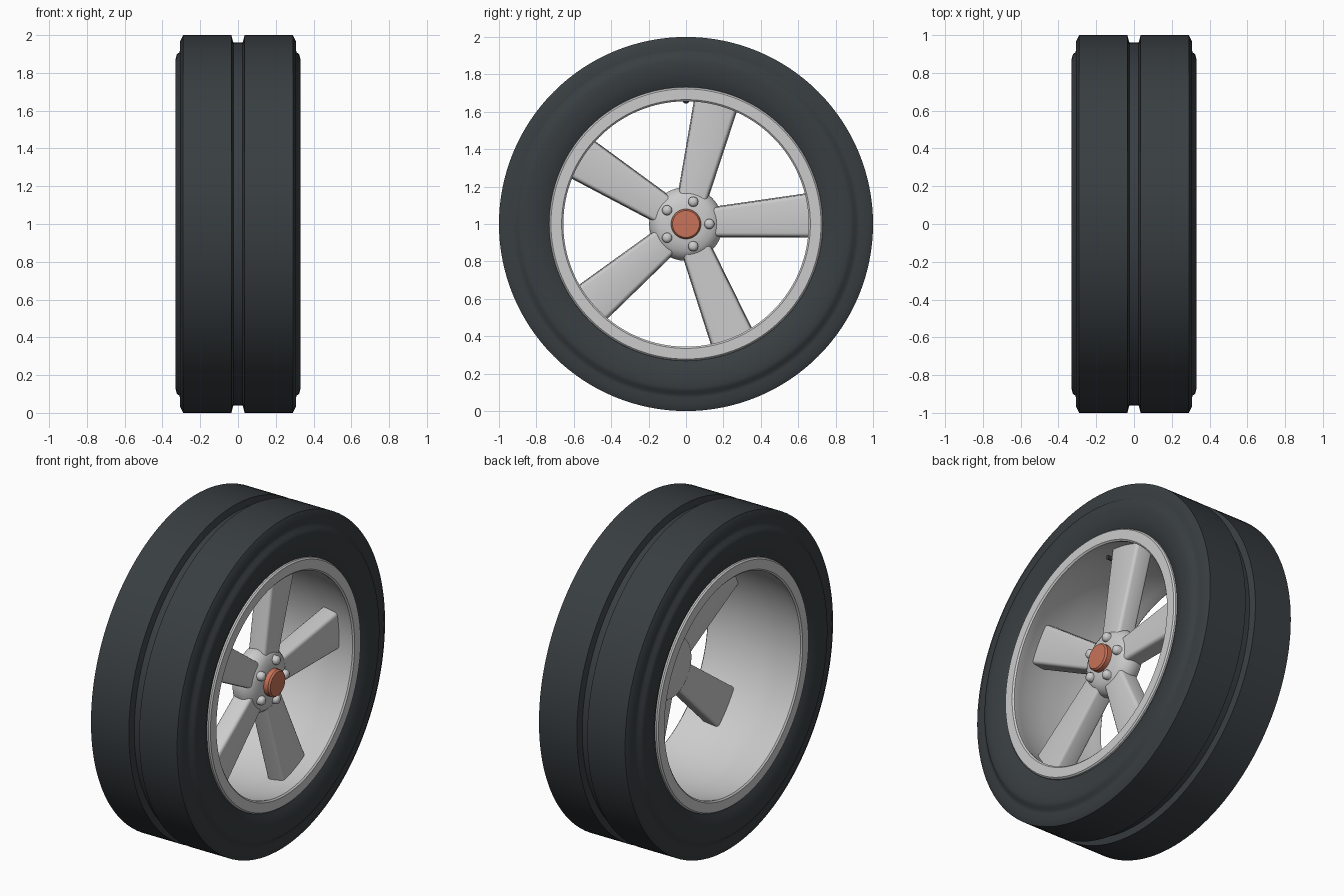
import bpy, bmesh
from math import sin, cos, pi, radians
from mathutils import Matrix, Vector

if "Cube" in bpy.data.objects:
    bpy.data.objects.remove(bpy.data.objects["Cube"])

CENTRE = Vector((0, 0, 1))


def material(name, rgb):
    m = bpy.data.materials.new(name)
    m.diffuse_color = (*rgb, 1)
    m.use_nodes = True
    m.node_tree.nodes["Principled BSDF"].inputs["Base Color"].default_value = m.diffuse_color
    return m


rubber = material("rubber", (0.04, 0.048, 0.053))
orange = material("orange", (0.58, 0.17, 0.10))


def finish(name, bm, mat=None, angle=35):
    bmesh.ops.recalc_face_normals(bm, faces=bm.faces)
    me = bpy.data.meshes.new(name)
    bm.to_mesh(me)
    bm.free()
    ob = bpy.data.objects.new(name, me)
    bpy.context.collection.objects.link(ob)
    if mat:
        me.materials.append(mat)
    bpy.ops.object.select_all(action='DESELECT')
    ob.select_set(True)
    bpy.context.view_layer.objects.active = ob
    bpy.ops.object.shade_smooth_by_angle(angle=radians(angle))
    return ob


def lathe(name, profile, centre, mat=None, steps=96, closed=False):
    """Spin an (x, radius) profile about an axis parallel to x."""
    bm = bmesh.new()
    rings = []
    for x, r in profile:
        if r == 0:
            rings.append([bm.verts.new(centre + Vector((x, 0, 0)))])
        else:
            rings.append([bm.verts.new(centre + Vector((x, r * cos(2 * pi * i / steps), r * sin(2 * pi * i / steps))))
                          for i in range(steps)])
    pairs = list(zip(rings, rings[1:]))
    if closed:
        pairs.append((rings[-1], rings[0]))
    for a, b in pairs:
        for i in range(steps):
            j = (i + 1) % steps
            if len(a) == 1:
                bm.faces.new((a[0], b[i], b[j]))
            elif len(b) == 1:
                bm.faces.new((a[i], a[j], b[0]))
            else:
                bm.faces.new((a[i], a[j], b[j], b[i]))
    return finish(name, bm, mat)


def mirrored(half):
    """Complete a profile across x = 0."""
    return half + [(-x, r) for x, r in reversed(half)]


# Tyre: central tread groove, chamfered shoulder, bulging sidewall
tyre = [(0.025, 0.962), (0.035, 1.0), (0.29, 1.0), (0.308, 0.965), (0.305, 0.93), (0.31, 0.91),
        (0.324, 0.897), (0.33, 0.875), (0.33, 0.84), (0.326, 0.80), (0.317, 0.76), (0.30, 0.725)]
lathe("tyre", mirrored(tyre), CENTRE, rubber, 128, True)

# Rim: flat lips either side of a hollowed barrel
rim = [(0.28, 0.735), (0.312, 0.73), (0.32, 0.722), (0.32, 0.665), (0.312, 0.656), (0.30, 0.657),
       (0.26, 0.668), (0.20, 0.68), (0.13, 0.69), (0.06, 0.695)]
lathe("rim", mirrored(rim), CENTRE, None, 128, True)

# Hub and its centre cap
lathe("hub", [(0.08, 0), (0.08, 0.15), (0.09, 0.18), (0.11, 0.193), (0.15, 0.197), (0.175, 0.19),
              (0.20, 0.172), (0.217, 0.145), (0.228, 0.10), (0.232, 0)], CENTRE, None, 64)
lathe("centre_cap", [(0.21, 0), (0.21, 0.08), (0.258, 0.08), (0.268, 0.072), (0.27, 0)], CENTRE, orange, 48)

# Five spokes and five wheel nuts
for k in range(5):
    bm = bmesh.new()
    bmesh.ops.create_cube(bm, size=1)
    for v in bm.verts:
        outer = v.co.y > 0
        half = 0.116 if outer else 0.075
        if v.co.x < 0:
            half += 0.008
        v.co = Vector((0.205 if v.co.x > 0 else 0.095,
                       0.705 if outer else 0.15,
                       half if v.co.z > 0 else -half))
    long_edges = [e for e in bm.edges if abs(e.verts[0].co.y - e.verts[1].co.y) > 0.3]
    bmesh.ops.bevel(bm, geom=long_edges, offset=0.018, segments=3, profile=0.5, affect='EDGES')
    bm.transform(Matrix.Translation(CENTRE) @ Matrix.Rotation(radians(4 + 72 * k), 4, 'X'))
    finish(f"spoke_{k + 1}", bm)

    a = radians(72 * k)
    lathe(f"wheel_nut_{k + 1}", [(0.19, 0), (0.19, 0.027), (0.236, 0.027), (0.246, 0.022), (0.252, 0.012), (0.253, 0)],
          CENTRE + Vector((0, 0.125 * cos(a), 0.125 * sin(a))), None, 20)

# Valve stem at the top of the barrel
lathe("valve_stem", [(0.10, 0), (0.10, 0.017), (0.15, 0.017), (0.155, 0.012), (0.19, 0.012), (0.195, 0)],
      CENTRE + Vector((0, 0, 0.66)), rubber, 16)
